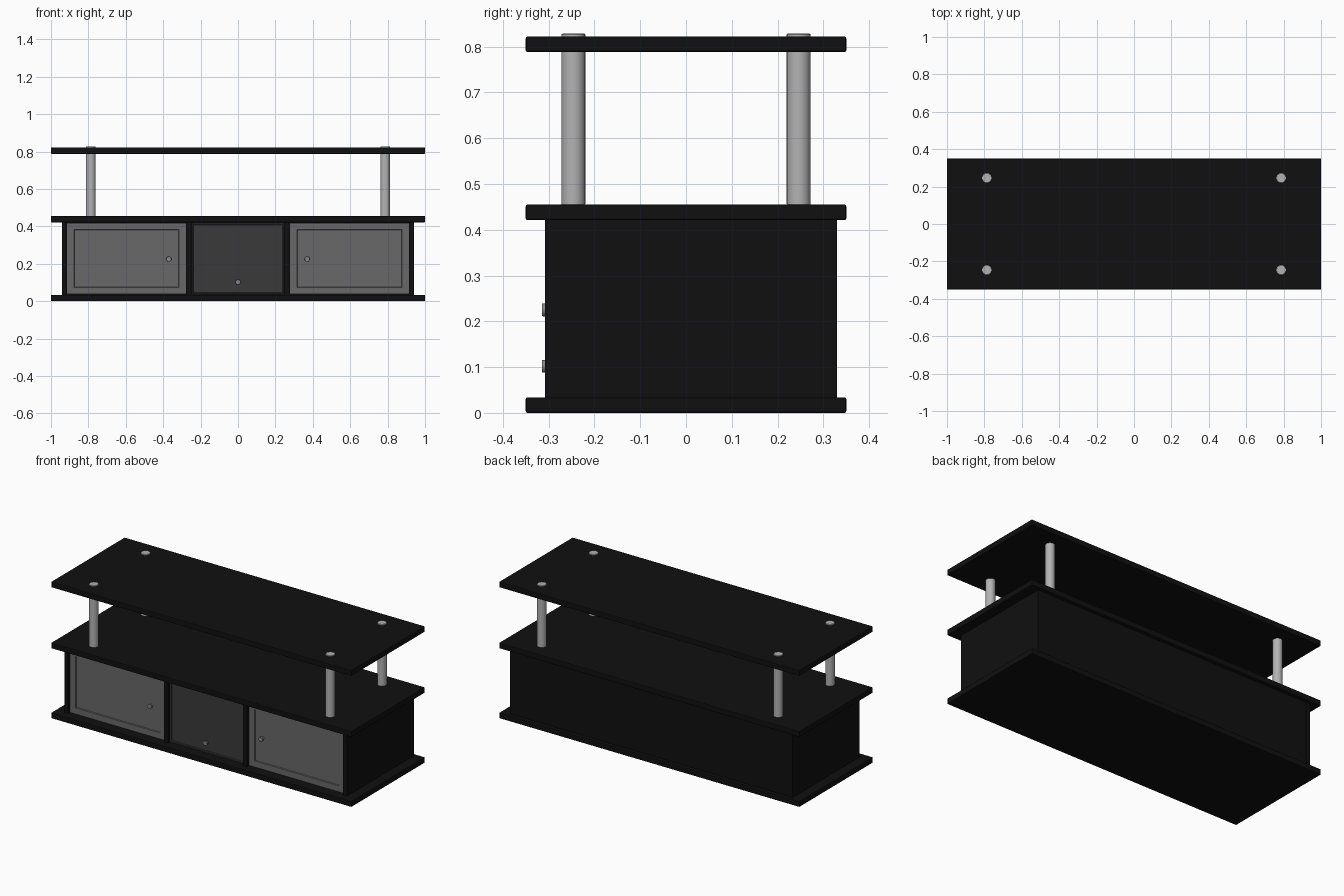
import bpy, bmesh
from math import radians

if "Cube" in bpy.data.objects:
    bpy.data.objects.remove(bpy.data.objects["Cube"])


def material(name, v):
    m = bpy.data.materials.new(name)
    m.diffuse_color = (v, v, v, 1)
    m.use_nodes = True
    m.node_tree.nodes["Principled BSDF"].inputs["Base Color"].default_value = m.diffuse_color
    return m


BLACK = material("black_wood", 0.005)
DOOR = material("grey_door", 0.14)
DARK = material("dark_door", 0.042)
METAL = material("metal", 0.45)
KNOB = material("knob_metal", 0.25)


def finish(name, bm, mat):
    me = bpy.data.meshes.new(name)
    bm.to_mesh(me)
    bm.free()
    me.materials.append(mat)
    ob = bpy.data.objects.new(name, me)
    bpy.context.collection.objects.link(ob)
    return ob


def box_bm(x, y, z):
    bm = bmesh.new()
    bmesh.ops.create_cube(bm, size=1)
    for v in bm.verts:
        v.co = [lo + (c + 0.5) * (hi - lo) for c, (lo, hi) in zip(v.co, (x, y, z))]
    return bm


def box(name, x, y, z, mat=BLACK, bevel=0):
    ob = finish(name, box_bm(x, y, z), mat)
    if bevel:
        b = ob.modifiers.new("bevel", "BEVEL")
        b.width, b.segments = bevel, 2
    return ob


def door(name, x, mat, margin):
    # slab with a sunken centre panel on its front face
    bm = box_bm(x, (-0.292, -0.272), (0.037, 0.418))
    bm.normal_update()
    front = [f for f in bm.faces if f.normal.y < -0.9]
    bmesh.ops.inset_region(bm, faces=front, thickness=margin)
    bmesh.ops.inset_region(bm, faces=front, thickness=0.004, depth=-0.005)
    return finish(name, bm, mat)


def cylinder(name, r, depth, loc, mat, rot=(0, 0, 0), bevel=0):
    bpy.ops.mesh.primitive_cylinder_add(vertices=32, radius=r, depth=depth,
                                        location=loc, rotation=rot)
    ob = bpy.context.object
    ob.name = name
    ob.data.materials.append(mat)
    if bevel:
        b = ob.modifiers.new("bevel", "BEVEL")
        b.width, b.segments, b.limit_method = bevel, 2, "ANGLE"
    bpy.ops.object.shade_smooth_by_angle(angle=radians(40))


# three wide boards
for name, z0, z1 in (("base_board", 0, 0.034), ("middle_board", 0.421, 0.455),
                     ("top_shelf", 0.788, 0.822)):
    box(name, (-1, 1), (-0.35, 0.35), (z0, z1), bevel=0.004)

# cabinet sides, dividers and back
inner = (0.034, 0.421)
for s, side in ((-1, "left"), (1, "right")):
    box(side + "_side_panel", sorted((s * 0.94, s * 0.915)), (-0.308, 0.33), inner)
    box(side + "_divider", sorted((s * 0.277, s * 0.249)), (-0.308, 0.318), inner)
box("back_panel", (-0.915, 0.915), (0.318, 0.328), inner)

# doors
door("left_door", (-0.913, -0.279), DOOR, 0.051)
door("right_door", (0.279, 0.913), DOOR, 0.051)
door("middle_door", (-0.247, 0.247), DARK, 0.01)

# knobs: thin stem and round head
for name, x, z in (("left", -0.37, 0.225), ("right", 0.37, 0.225), ("middle", 0, 0.102)):
    rot = (radians(90), 0, 0)
    cylinder(name + "_knob_stem", 0.006, 0.018, (x, -0.298, z), KNOB, rot)
    cylinder(name + "_knob", 0.014, 0.01, (x, -0.3095, z), KNOB, rot, 0.002)

# shelf posts passing through the top board
for sx, a in ((-1, "left"), (1, "right")):
    for sy, b in ((-1, "front"), (1, "back")):
        cylinder(f"{b}_{a}_post", 0.026, 0.374, (sx * 0.787, sy * 0.246, 0.641), METAL,
                 bevel=0.002)
